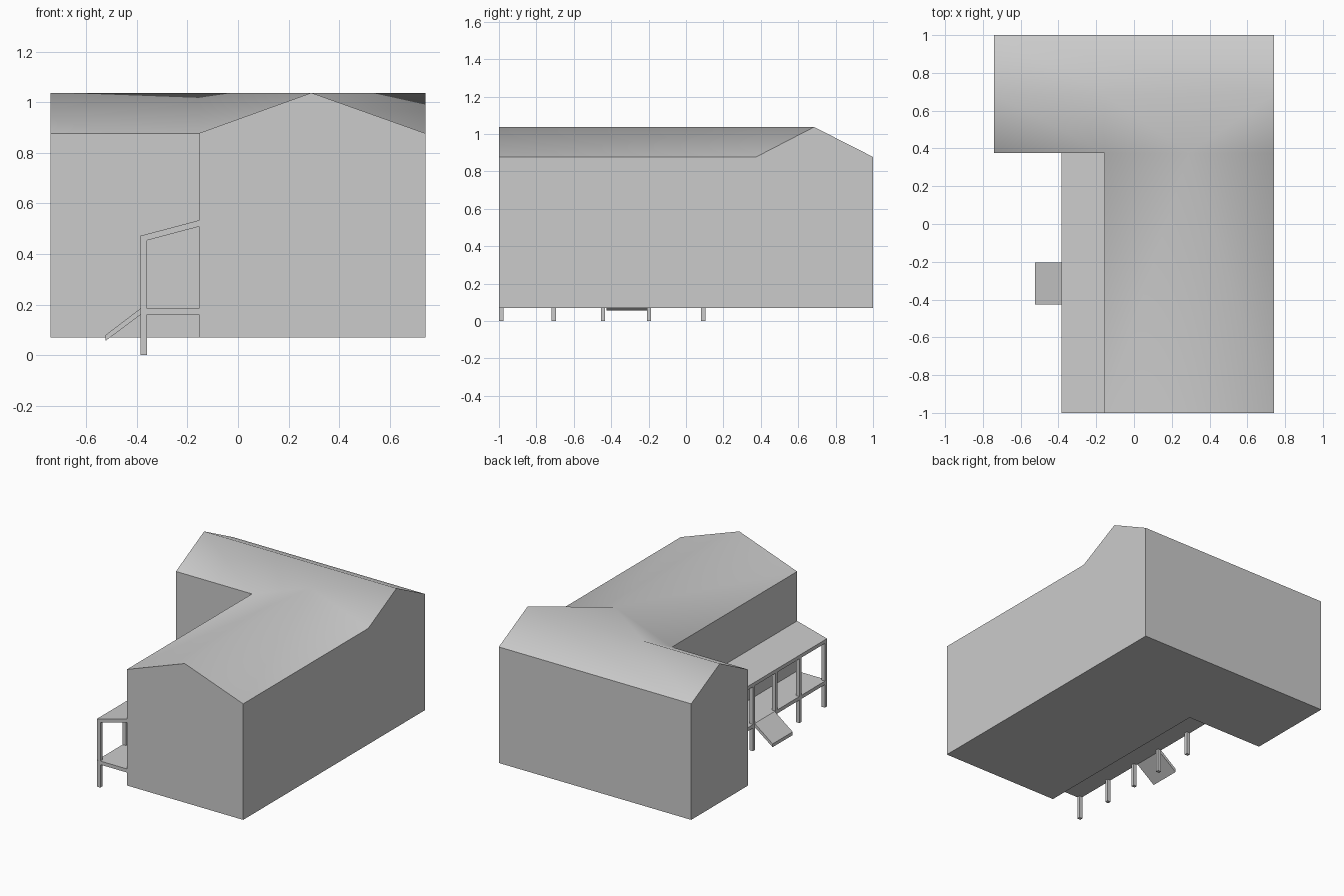
import bpy, bmesh

if "Cube" in bpy.data.objects:
    bpy.data.objects.remove(bpy.data.objects["Cube"])

# key dimensions
X0, X1, XC, XR = -0.74, 0.74, -0.155, 0.29      # outer walls, inner corner, front wing ridge
Y0, Y1, YC, YR = -1.0, 1.0, 0.375, 0.685        # outer walls, inner corner, back wing ridge
FLOOR, EAVE, RIDGE = 0.07, 0.877, 1.037
PX, POST = -0.385, 0.025                        # porch outer edge, post width


def make_object(name, verts, faces, smooth=False):
    bm = bmesh.new()
    vs = [bm.verts.new(v) for v in verts]
    for f in faces:
        bm.faces.new([vs[i] for i in f])
    bmesh.ops.recalc_face_normals(bm, faces=bm.faces)
    mesh = bpy.data.meshes.new(name)
    bm.to_mesh(mesh)
    bm.free()
    obj = bpy.data.objects.new(name, mesh)
    bpy.context.collection.objects.link(obj)
    if smooth:
        bpy.context.view_layer.objects.active = obj
        obj.select_set(True)
        bpy.ops.object.shade_smooth_by_angle(angle=1.05)
        obj.select_set(False)
    return obj


def extrude_y(name, profile, ya, yb):
    """Extrude an (x, z) profile from ya to yb."""
    n = len(profile)
    verts = [(x, y, z) for y in (ya, yb) for x, z in profile]
    sides = [(i, (i + 1) % n, n + (i + 1) % n, n + i) for i in range(n)]
    return make_object(name, verts, [range(n), range(n, 2 * n)] + sides)


def rect(xa, xb, za, zb):
    return [(xa, za), (xb, za), (xb, zb), (xa, zb)]


# house body: L-shaped plan, walls, gables and the joined roof
plan = [(XC, Y0), (X1, Y0), (X1, YC), (X1, Y1), (X0, Y1), (X0, YC), (XC, YC)]
n = len(plan)
ridge = [(XR, Y0), (XR, YC), (X1, YR), (XC, YR), (X0, YR)]
verts = ([(x, y, FLOOR) for x, y in plan] + [(x, y, EAVE) for x, y in plan]
         + [(x, y, RIDGE) for x, y in ridge])
G, P, R, Q, L = range(2 * n, 2 * n + 5)
gable = {0: G, 2: R, 4: L}                      # walls that rise to a ridge point
walls = []
for i in range(n):
    j = (i + 1) % n
    walls.append([i, j, n + j] + ([gable[i]] if i in gable else []) + [n + i])
roof = [(n, G, P, n + 6), (n + 1, n + 2, P, G),         # front wing slopes
        (n + 2, R, P), (R, Q, P), (Q, n + 6, P),        # junction
        (L, n + 5, n + 6, Q), (n + 3, n + 4, L, Q, R)]  # back wing slopes
make_object("house_body", verts, [range(n)] + walls + roof, smooth=True)

# porch deck, lean-to roof and entry ramp
extrude_y("porch_deck", rect(PX, XC, 0.16, 0.185), Y0, YC)
extrude_y("porch_roof", [(PX, 0.447), (XC, 0.508), (XC, 0.533), (PX, 0.472)], Y0, YC)
extrude_y("entry_ramp", [(PX, 0.16), (PX, 0.185), (-0.523, 0.08), (-0.523, 0.057)],
          -0.425, -0.205)

# porch posts
for k, y in enumerate((-0.988, -0.707, -0.443, -0.197, 0.092)):
    extrude_y(f"porch_post_{k + 1}", rect(PX, PX + POST, 0.0, 0.465), y - 0.011, y + 0.011)
